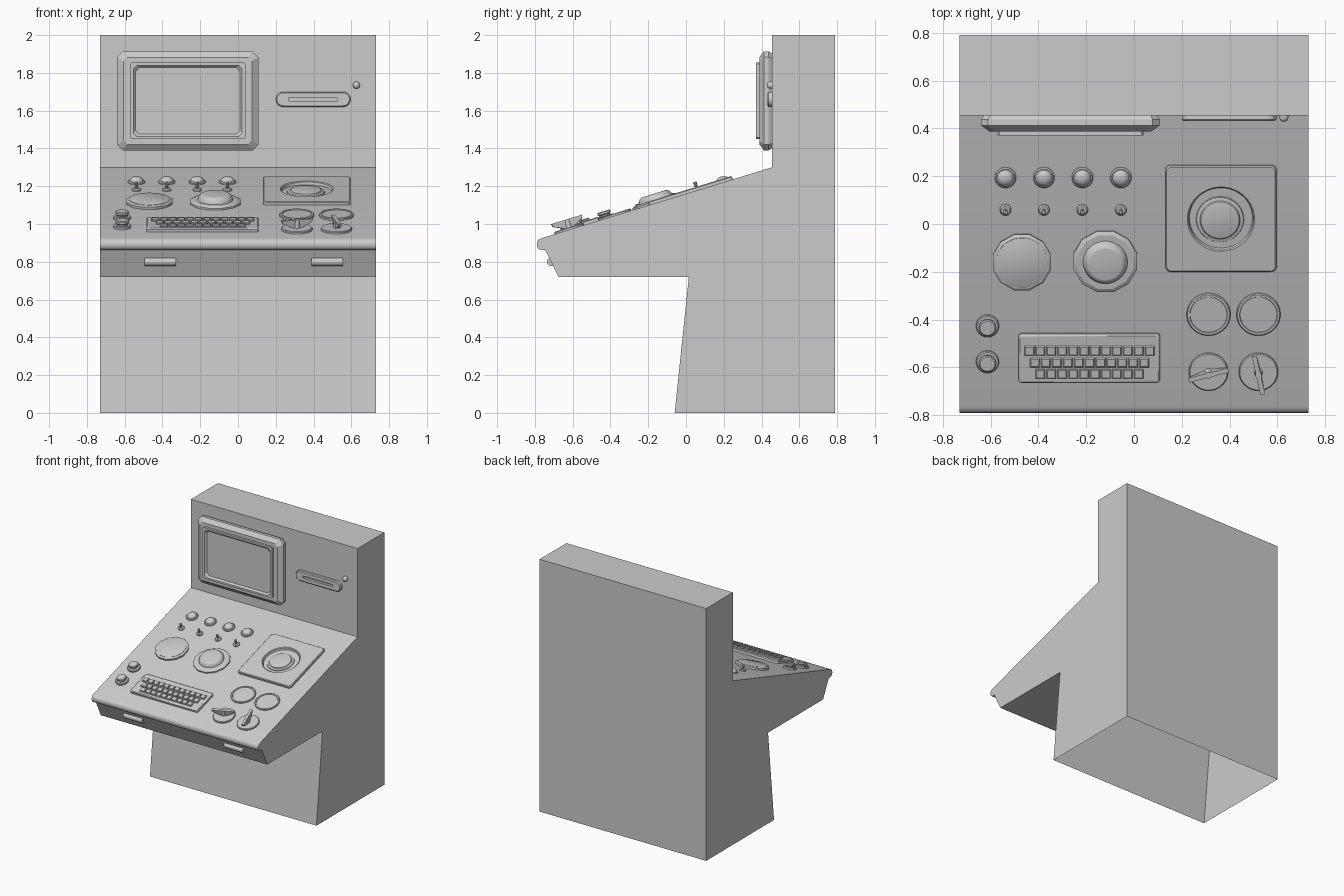
import bpy, math
from mathutils import Matrix, Vector

if "Cube" in bpy.data.objects:
    bpy.data.objects.remove(bpy.data.objects["Cube"])

SLOPE = math.atan2(1.30 - 0.925, 0.455 + 0.765)


def stack(name, M, rings, angle=35, skip_last=False):
    """Loft matching outlines [(points, height), ...] and cap both ends."""
    n = len(rings[0][0])
    verts = [M @ Vector((p[0], p[1], h)) for pts, h in rings for p in pts]
    faces = []
    for r in range(len(rings) - 1):
        for i in range(n - 1 if skip_last else n):
            a, b, j = r * n, (r + 1) * n, (i + 1) % n
            faces.append((a + i, a + j, b + j, b + i))
    faces.append(tuple(range(n - 1, -1, -1)))
    faces.append(tuple(range((len(rings) - 1) * n, len(rings) * n)))
    me = bpy.data.meshes.new(name)
    me.from_pydata(verts, [], faces)
    me.polygons.foreach_set("use_smooth", [True] * len(faces))
    me.set_sharp_from_angle(angle=math.radians(angle))
    ob = bpy.data.objects.new(name, me)
    bpy.context.collection.objects.link(ob)
    return ob


def circle(r, n=32):
    return [(r * math.cos((i + .5) * math.tau / n), r * math.sin((i + .5) * math.tau / n))
            for i in range(n)]


def rrect(hx, hy, r=0.0, n=2):
    """Rectangle with n points per corner (n=2 chamfered, n=1 square)."""
    pts = []
    for q, (sx, sy) in enumerate([(1, 1), (-1, 1), (-1, -1), (1, -1)]):
        if n == 1:
            pts.append((sx * hx, sy * hy))
            continue
        for k in range(n):
            a = math.pi / 2 * (q + k / (n - 1))
            pts.append((sx * (hx - r) + r * math.cos(a), sy * (hy - r) + r * math.sin(a)))
    return pts


def desk(x, y, spin=0):
    """Frame lying on the sloped panel above plan position x, y."""
    z = 0.925 + (y + 0.765) * math.tan(SLOPE)
    return (Matrix.Translation((x, y, z)) @ Matrix.Rotation(SLOPE, 4, 'X')
            @ Matrix.Rotation(math.radians(spin), 4, 'Z'))


def wall(x, z):
    """Frame on the upright panel, pointing forward."""
    return Matrix.Translation((x, 0.455, z)) @ Matrix.Rotation(math.pi / 2, 4, 'X')


def lathe(name, M, profile, n=32, angle=35):
    return stack(name, M, [(circle(r, n), h) for r, h in profile], angle)


# cabinet: side profile swept across the width, open underneath
profile = [(.79, 0), (.79, 2), (.455, 2), (.455, 1.30), (-.765, .925), (-.779, .918),
           (-.788, .907), (-.79, .892), (-.787, .876), (-.777, .866), (-.763, .862),
           (-.745, .862), (-.675, .72), (.015, .72), (-.06, 0)]
to_x = Matrix(((0, 0, 1, 0), (1, 0, 0, 0), (0, 1, 0, 0), (0, 0, 0, 1)))
stack("cabinet", to_x, [(profile, -.73), (profile, .73)], skip_last=True)

# screen: chamfered housing and raised bezel with sunken glass
M = wall(-.266, 1.652)
stack("screen_housing", M, [(rrect(.360, .248, .025), -.005), (rrect(.374, .262, .03), .018),
                            (rrect(.374, .262, .03), .042), (rrect(.340, .230, .02), .067)], 20)
stack("screen_bezel", M, [(rrect(.305, .203, .008), .06), (rrect(.305, .203, .008), .084),
                          (rrect(.288, .188, .018), .084), (rrect(.276, .176, .02), .070)], 20)

# media slot and indicator lamp
n = 10
stack("media_slot", wall(.398, 1.66), [
    (rrect(.198, .04, .04, n), -.005), (rrect(.198, .04, .04, n), .017),
    (rrect(.192, .034, .034, n), .023), (rrect(.130, .008, .004, n), .023),
    (rrect(.130, .008, .004, n), .004)])
lathe("indicator_lamp", wall(.627, 1.735),
      [(.019, -.005), (.019, .012), (.016, .020), (.010, .025), (.003, .027)], 16, 50)

# row of domed buttons and toggle switches
for i in range(4):
    x = -.538 + .161 * i
    lathe("domed_button_base", desk(x, .195), [(.045, -.005), (.045, .006), (.040, .011)], 20)
    lathe("domed_button_cap", desk(x, .195),
          [(.036, .005), (.035, .015), (.028, .024), (.017, .030), (.005, .032)], 20, 50)
    lathe("toggle_base", desk(x, .060), [(.024, -.005), (.024, .007), (.018, .012)], 16)
    lathe("toggle_stick", desk(x, .060), [(.006, .005), (.010, .042), (.006, .047)], 10)

# large flat dial and jog wheel on faceted bases
lathe("flat_dial_base", desk(-.469, -.157), [(.124, -.005), (.126, .014), (.116, .020)], 12, 20)
lathe("flat_dial_top", desk(-.469, -.157), [(.109, .015), (.109, .022), (.105, .024)])
lathe("jog_wheel_base", desk(-.120, -.155), [(.137, -.005), (.137, .010), (.121, .018)], 12, 20)
lathe("jog_wheel_knob", desk(-.120, -.155),
      [(.095, .010), (.090, .030), (.082, .042), (.072, .049), (.067, .050)])

# trackball plate with round well and central disc
n = 8
stack("track_plate", desk(.364, .026), [
    (rrect(.232, .232, .022, n), -.005), (rrect(.232, .232, .022, n), .014),
    (rrect(.227, .227, .02, n), .019), (circle(.141), .019), (circle(.136), .015),
    (circle(.132), .001)])
lathe("track_disc", desk(.360, .020),
      [(.102, -.005), (.098, .007), (.084, .010), (.080, .016), (.074, .018)])

# paired round caps above paired lever knobs
for x, spin in ((.312, 15), (.521, -78)):
    lathe("round_cap", desk(x, -.377),
          [(.092, -.005), (.092, .008), (.088, .012), (.079, .012), (.077, .008)])
    lathe("lever_base", desk(x, -.617), [(.082, -.005), (.082, .008), (.078, .012)])
    lathe("lever_hub", desk(x, -.617), [(.018, .008), (.014, .056)], 12)
    stack("lever_blade", desk(x, -.617, spin), [
        (rrect(.020, .009, n=1), .010), (rrect(.080, .009, n=1), .038),
        (rrect(.086, .010, n=1), .056)])

# small push buttons at the left
for y in (-.425, -.575):
    lathe("push_button", desk(-.613, y),
          [(.048, -.005), (.048, .010), (.044, .014), (.030, .014), (.030, .020),
           (.036, .026), (.036, .036), (.031, .040)], 20)

# keyboard tray and three staggered rows of keys
stack("keyboard_tray", desk(-.188, -.5585), [
    (rrect(.296, .107, .012, 4), -.005), (rrect(.296, .107, .012, 4), .015),
    (rrect(.290, .101, .010, 4), .020)])
for count, y in ((12, -.523), (11, -.573), (10, -.620)):
    for i in range(count):
        x = -.186 + .0457 * (i - (count - 1) / 2)
        stack("key", desk(x, y), [(rrect(.020, .020, n=1), .015), (rrect(.020, .020, n=1), .026),
                                  (rrect(.016, .016, n=1), .031)], 20)

# grips under the front lip
for x in (-.412, .472):
    lathe("front_grip", Matrix.Translation((x, -.714, .80)) @ Matrix.Rotation(math.pi / 2, 4, 'Y'),
          [(.022, -.083), (.022, .083)], 16)
